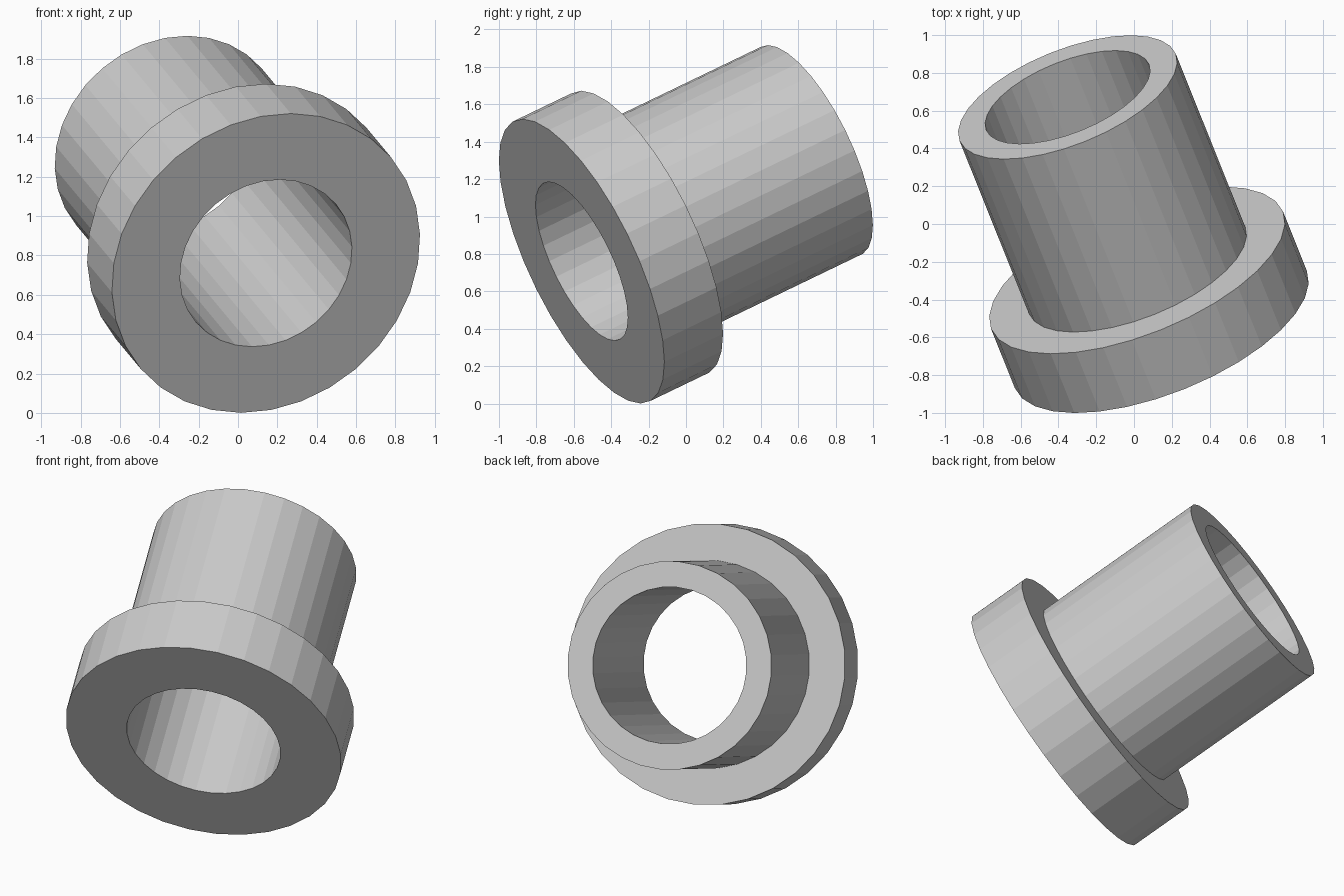
import bpy, bmesh, math
from mathutils import Vector

if "Cube" in bpy.data.objects:
    bpy.data.objects.remove(bpy.data.objects["Cube"])

SIDES = 32
AXIS = Vector((-0.340, 0.847, 0.408)).normalized()   # flange towards tube end
BASE = Vector((0.142, -0.558, 0.761))                # centre of the flange face

# Closed half-section as (radius, distance along the axis)
BORE, TUBE, FLANGE = 0.465, 0.617, 0.833
THICK, LENGTH = 0.37, 1.451
PROFILE = [(BORE, 0), (FLANGE, 0), (FLANGE, THICK),
           (TUBE, THICK), (TUBE, LENGTH), (BORE, LENGTH)]


def lathe(name, profile, sides):
    """Revolve a closed profile around local z."""
    bm = bmesh.new()
    rings = []
    for r, h in profile:
        rings.append([bm.verts.new((r * math.cos(2 * math.pi * i / sides),
                                    r * math.sin(2 * math.pi * i / sides), h))
                      for i in range(sides)])
    for k, a in enumerate(rings):
        b = rings[(k + 1) % len(rings)]
        for i in range(sides):
            j = (i + 1) % sides
            bm.faces.new((a[i], a[j], b[j], b[i]))
    bmesh.ops.recalc_face_normals(bm, faces=bm.faces[:])
    mesh = bpy.data.meshes.new(name)
    bm.to_mesh(mesh)
    bm.free()
    obj = bpy.data.objects.new(name, mesh)
    bpy.context.collection.objects.link(obj)
    return obj


# Flanged sleeve with a straight through bore, tilted in space
bushing = lathe("flanged_bushing", PROFILE, SIDES)
bushing.rotation_euler = AXIS.to_track_quat('Z', 'Y').to_euler()
bushing.location = BASE
